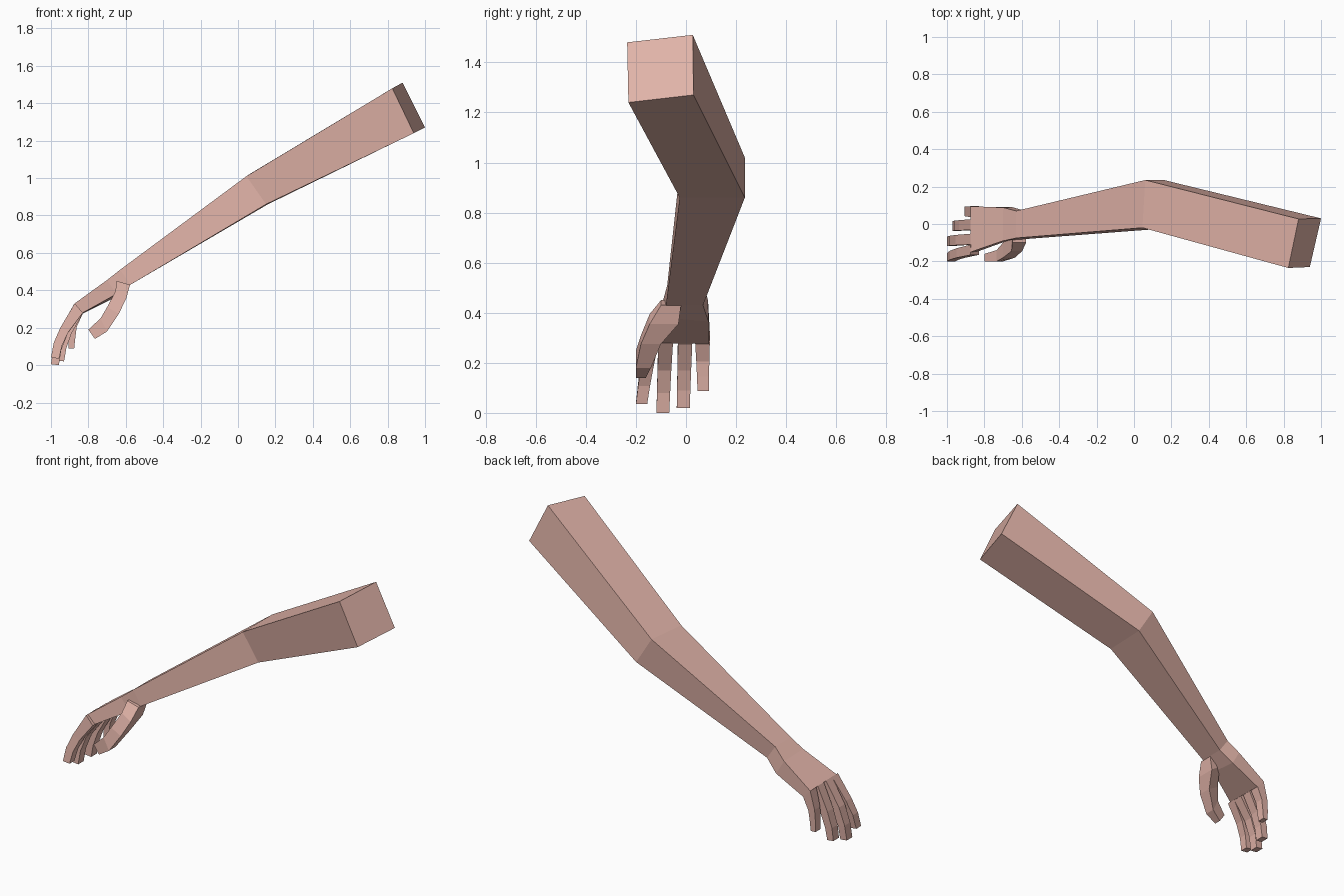
import bpy, bmesh

skin = bpy.data.materials.new("skin")
skin.diffuse_color = (0.75, 0.45, 0.39, 1)


def loft(name, rings):
    """Skin a closed, capped tube through a series of four-corner rings."""
    bm = bmesh.new()
    loops = [[bm.verts.new(p) for p in ring] for ring in rings]
    for a, b in zip(loops, loops[1:]):
        for i in range(4):
            j = (i + 1) % 4
            bm.faces.new((a[i], a[j], b[j], b[i]))
    bm.faces.new(loops[0])
    bm.faces.new(loops[-1][::-1])
    bmesh.ops.recalc_face_normals(bm, faces=bm.faces)
    mesh = bpy.data.meshes.new(name)
    bm.to_mesh(mesh)
    bm.free()
    mesh.materials.append(skin)
    obj = bpy.data.objects.new(name, mesh)
    bpy.context.collection.objects.link(obj)
    return obj


def digit(name, outer, inner, spans):
    """Digit from its back and palm-side (x, z) profiles and a y span per joint."""
    loft(name, [[(o[0], y0, o[1]), (o[0], y1, o[1]), (i[0], y1, i[1]), (i[0], y0, i[1])]
                for o, i, (y0, y1) in zip(outer, inner, spans)])


# Upper arm, forearm, wrist and palm in one skin
loft("arm_and_palm", [
    [(0.825, -0.235, 1.48), (0.88, 0.027, 1.51), (1.0, 0.03, 1.27), (0.94, -0.23, 1.24)],
    [(0.045, -0.02, 1.01), (0.06, 0.235, 1.02), (0.16, 0.235, 0.86), (0.15, -0.025, 0.86)],
    [(-0.63, -0.075, 0.51), (-0.63, 0.07, 0.51), (-0.575, 0.068, 0.43), (-0.575, -0.08, 0.43)],
    [(-0.70, -0.09, 0.455), (-0.70, 0.088, 0.45), (-0.65, 0.09, 0.365), (-0.65, -0.08, 0.38)],
    [(-0.873, -0.15, 0.33), (-0.875, 0.095, 0.325), (-0.83, 0.092, 0.275), (-0.83, -0.145, 0.28)],
])

# Four curled fingers: y span at knuckle and tip, back profile, palm-side profile
fingers = {
    "index_finger": ((-0.165, -0.11), (-0.20, -0.155),
                     [(-0.873, 0.33), (-0.95, 0.20), (-0.985, 0.12), (-1.0, 0.04)],
                     [(-0.83, 0.28), (-0.905, 0.18), (-0.94, 0.107), (-0.957, 0.035)]),
    "middle_finger": ((-0.11, -0.052), (-0.118, -0.067),
                      [(-0.874, 0.33), (-0.955, 0.19), (-0.988, 0.09), (-1.0, 0.005)],
                      [(-0.83, 0.278), (-0.91, 0.17), (-0.945, 0.08), (-0.958, 0.0)]),
    "ring_finger": ((-0.032, 0.025), (-0.037, 0.015),
                    [(-0.875, 0.328), (-0.935, 0.19), (-0.962, 0.10), (-0.97, 0.025)],
                    [(-0.83, 0.276), (-0.89, 0.17), (-0.918, 0.09), (-0.93, 0.02)]),
    "little_finger": ((0.037, 0.095), (0.046, 0.091),
                      [(-0.875, 0.325), (-0.902, 0.22), (-0.907, 0.15), (-0.907, 0.09)],
                      [(-0.83, 0.275), (-0.862, 0.205), (-0.87, 0.145), (-0.876, 0.088)]),
}
for name, (base, tip, outer, inner) in fingers.items():
    spans = [tuple(b + (t - b) * f for b, t in zip(base, tip)) for f in (0, 0.45, 0.75, 1)]
    digit(name, outer, inner, spans)

# Thumb, swinging forward and down from the wrist
digit("thumb",
      [(-0.65, 0.45), (-0.655, 0.395), (-0.70, 0.31), (-0.735, 0.25), (-0.80, 0.19)],
      [(-0.577, 0.43), (-0.598, 0.355), (-0.637, 0.275), (-0.70, 0.18), (-0.765, 0.14)],
      [(-0.10, -0.02), (-0.145, -0.03), (-0.18, -0.10), (-0.20, -0.14), (-0.20, -0.16)])
